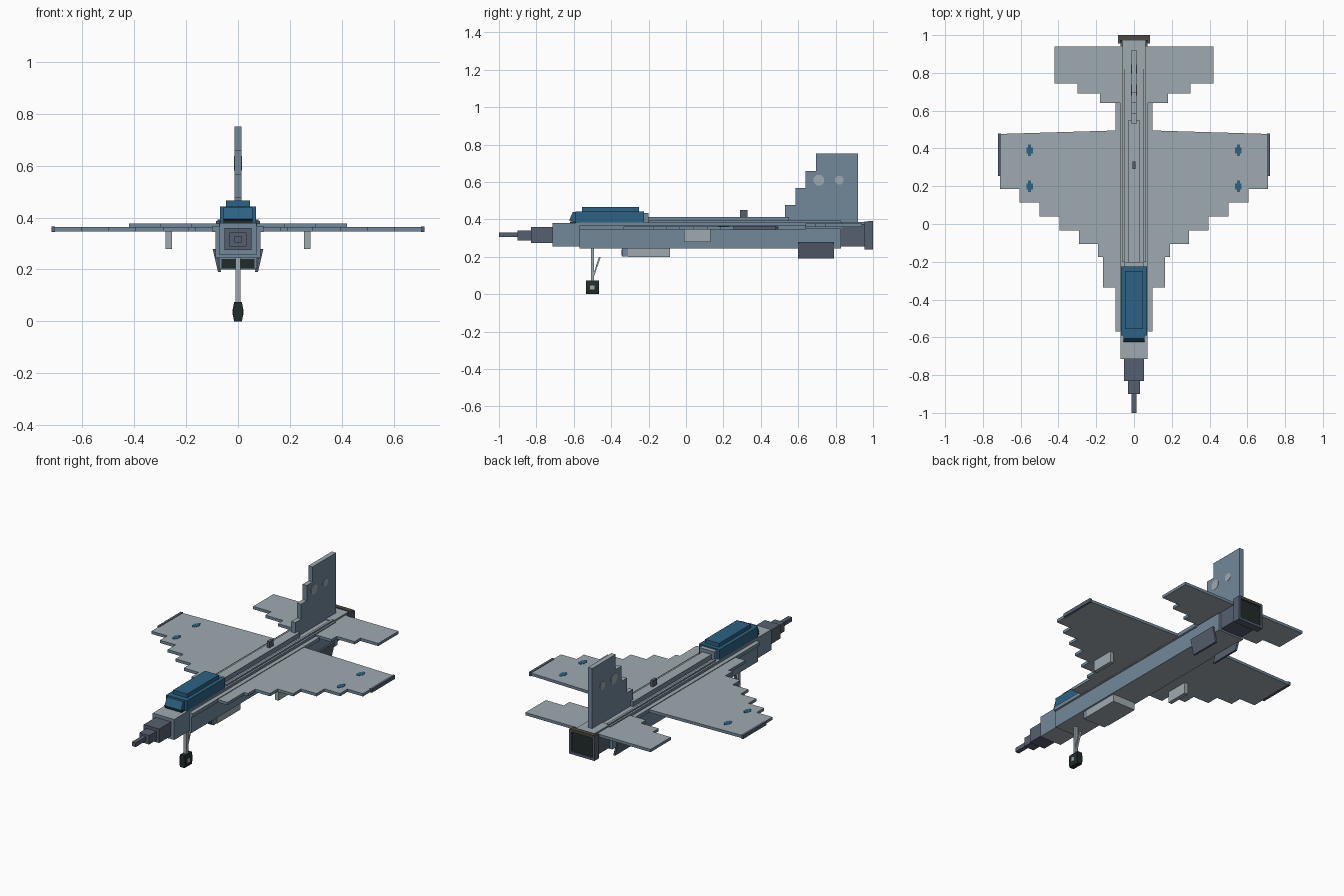
import bpy, bmesh, math
from mathutils import Vector

if "Cube" in bpy.data.objects:
    bpy.data.objects.remove(bpy.data.objects["Cube"])


def material(name, hex_code):
    def linear(c):
        return c / 12.92 if c <= 0.04045 else ((c + 0.055) / 1.055) ** 2.4
    rgb = [linear(int(hex_code[i:i + 2], 16) / 255) for i in (0, 2, 4)]
    mat = bpy.data.materials.new(name)
    mat.use_nodes = True
    mat.diffuse_color = (*rgb, 1)
    mat.node_tree.nodes["Principled BSDF"].inputs["Base Color"].default_value = (*rgb, 1)
    return mat


grey = material("light grey", "9fabb0")
slate = material("slate blue", "72879a")
dark = material("dark slate", "566070")
glass = material("canopy blue", "2c6283")
black = material("rubber black", "222b2b")
brown = material("burnt metal", "4c4a40")


def prism(bm, outline, sweep):
    """Extrude a closed outline along a sweep vector."""
    face = bm.faces.new([bm.verts.new(p) for p in outline])
    new = bmesh.ops.extrude_face_region(bm, geom=[face])["geom"]
    bmesh.ops.translate(bm, vec=sweep, verts=[v for v in new if isinstance(v, bmesh.types.BMVert)])


def box(bm, x0, x1, y0, y1, z0, z1):
    prism(bm, [(x0, y0, z0), (x1, y0, z0), (x1, y1, z0), (x0, y1, z0)], (0, 0, z1 - z0))


def finish(name, bm, mats, mirror=False):
    """Two materials: the first on level faces, the second on upright ones."""
    bmesh.ops.recalc_face_normals(bm, faces=bm.faces)
    bm.normal_update()
    mesh = bpy.data.meshes.new(name)
    for mat in mats:
        mesh.materials.append(mat)
    if len(mats) > 1:
        for f in bm.faces:
            f.material_index = 0 if abs(f.normal.z) > 0.5 else 1
    bm.to_mesh(mesh)
    bm.free()
    obj = bpy.data.objects.new(name, mesh)
    bpy.context.collection.objects.link(obj)
    if mirror:
        obj.modifiers.new("Mirror", 'MIRROR').use_mirror_merge = False
    return obj


def boxes(name, mats, *dims, mirror=False):
    bm = bmesh.new()
    for d in dims:
        box(bm, *d)
    return finish(name, bm, mats, mirror)


def centred(name, mats, half, y0, y1, z0, z1):
    return boxes(name, mats, (-half, half, y0, y1, z0, z1))


PAINT = [grey, slate]

# Stepped nose
centred("nose_probe", [dark], 0.013, -1, -0.89, 0.305, 0.33)
centred("nose_tip", [dark], 0.033, -0.9, -0.82, 0.288, 0.342)
centred("nose_cone", [dark], 0.052, -0.83, -0.7, 0.275, 0.36)

# Fuselage
centred("forward_body", PAINT, 0.072, -0.715, -0.55, 0.255, 0.38)
centred("main_body", PAINT, 0.086, -0.57, 0.83, 0.245, 0.352)
centred("upper_body", PAINT, 0.073, -0.57, 0.832, 0.34, 0.383)
centred("tail_section", [dark], 0.072, 0.82, 0.965, 0.255, 0.376)
centred("tail_deck", PAINT, 0.062, 0.82, 0.975, 0.35, 0.387)
boxes("strake", PAINT, (0.06, 0.098, -0.57, 0.64, 0.345, 0.367), mirror=True)
boxes("spine_rail", PAINT, (0.05, 0.063, -0.2, 0.83, 0.37, 0.393), mirror=True)
centred("spine", PAINT, 0.03, -0.21, 0.55, 0.375, 0.413)
centred("spine_antenna", [dark], 0.009, 0.29, 0.33, 0.41, 0.45)

# Exhaust nozzle
boxes("nozzle_side", [dark], (0.072, 0.085, 0.955, 1, 0.24, 0.388), mirror=True)
centred("nozzle_floor", [dark], 0.072, 0.955, 1, 0.24, 0.255)
centred("nozzle_roof", [brown], 0.08, 0.972, 1, 0.375, 0.392)
centred("nozzle_opening", [black], 0.072, 0.96, 0.992, 0.25, 0.38)

# Air intake under the belly
centred("intake_duct", [grey], 0.076, -0.31, -0.085, 0.2, 0.262)
centred("intake_lip", PAINT, 0.074, -0.342, -0.305, 0.202, 0.256)
centred("intake_mouth", [black], 0.064, -0.346, -0.33, 0.206, 0.24)

# Canopy with sloping windscreen
centred("canopy", [glass], 0.069, -0.59, -0.225, 0.38, 0.443)
centred("canopy_top", [glass], 0.047, -0.555, -0.25, 0.44, 0.466)
centred("canopy_fairing", PAINT, 0.05, -0.23, -0.2, 0.38, 0.435)
centred("windscreen_sill", [black], 0.055, -0.62, -0.585, 0.378, 0.39)
bm = bmesh.new()
prism(bm, [(-0.055, y, z) for y, z in
           ((-0.625, 0.395), (-0.585, 0.385), (-0.585, 0.44), (-0.605, 0.44))], (0.11, 0, 0))
finish("windscreen", bm, [glass])

# Wing: stepped strips sharing a gently swept trailing edge
bm = bmesh.new()
steps = [(0.09, 0.164, -0.335), (0.164, 0.19, -0.175), (0.19, 0.29, -0.106),
         (0.29, 0.395, -0.034), (0.395, 0.5, 0.04), (0.5, 0.605, 0.115), (0.605, 0.71, 0.185)]
for x0, x1, front in steps:
    back0, back1 = (0.498 - 0.03 * x for x in (x0, x1))
    prism(bm, [(x0, front, 0.346), (x1, front, 0.346), (x1, back1, 0.346), (x0, back0, 0.346)],
          (0, 0, 0.017))
finish("wing", bm, PAINT, mirror=True)
boxes("wingtip_rail", [dark], (0.705, 0.72, 0.255, 0.48, 0.344, 0.366), mirror=True)
boxes("wing_pylon", [grey], (0.255, 0.279, -0.01, 0.13, 0.28, 0.35), mirror=True)

# Tailplane
boxes("tailplane", PAINT, (0.06, 0.18, 0.64, 0.94, 0.36, 0.377),
      (0.18, 0.3, 0.69, 0.94, 0.36, 0.377), (0.3, 0.42, 0.745, 0.94, 0.36, 0.377), mirror=True)

# Stepped tail fin
bm = bmesh.new()
for y0, y1, top in ((0.53, 0.585, 0.477), (0.585, 0.64, 0.567), (0.64, 0.695, 0.66), (0.695, 0.92, 0.752)):
    box(bm, -0.014, 0.014, y0, y1, 0.38, top)
finish("tail_fin", bm, PAINT)

# Slanted belly fins
bm = bmesh.new()
prism(bm, [(0.086, 0.6, 0.28), (0.098, 0.6, 0.28), (0.077, 0.6, 0.19), (0.065, 0.6, 0.19)], (0, 0.19, 0))
finish("belly_fin", bm, [dark], mirror=True)


# Painted markings as thin plates
def disc(name, mat, centre, normal, radius):
    bm = bmesh.new()
    n = Vector(normal)
    u = Vector((0, 1, 0))
    v = n.cross(u)
    ring = [Vector(centre) + radius * (math.cos(a) * u + math.sin(a) * v)
            for a in (math.tau * (i + 0.5) / 8 for i in range(8))]
    prism(bm, ring, n * 0.002)
    finish(name, bm, [mat], mirror=True)


for y, radius in ((0.71, 0.031), (0.82, 0.025)):
    disc("fin_marking", grey, (0.0135, y, 0.61), (1, 0, 0), radius)
for y in (0.39, 0.2):
    boxes("wing_marking", [glass], (0.535, 0.57, y - 0.018, y + 0.015, 0.36, 0.3645),
          (0.545, 0.56, y - 0.03, y + 0.03, 0.36, 0.3647), mirror=True)

# Nose landing gear
centred("gear_strut", [grey], 0.01, -0.507, -0.491, 0.06, 0.26)
bm = bmesh.new()
prism(bm, [(-0.006, y, z) for y, z in
           ((-0.498, 0.1), (-0.49, 0.1), (-0.455, 0.2), (-0.465, 0.2))], (0.012, 0, 0))
finish("gear_brace", bm, [grey])
bm = bmesh.new()
prism(bm, [(x, -0.535, z) for x, z in
           ((-0.015, 0), (0.015, 0), (0.019, 0.02), (0.019, 0.055), (0.015, 0.074),
            (-0.015, 0.074), (-0.019, 0.055), (-0.019, 0.02))], (0, 0.07, 0))
finish("gear_wheel", bm, [black])
centred("wheel_hub", [grey], 0.0205, -0.512, -0.488, 0.024, 0.048)
